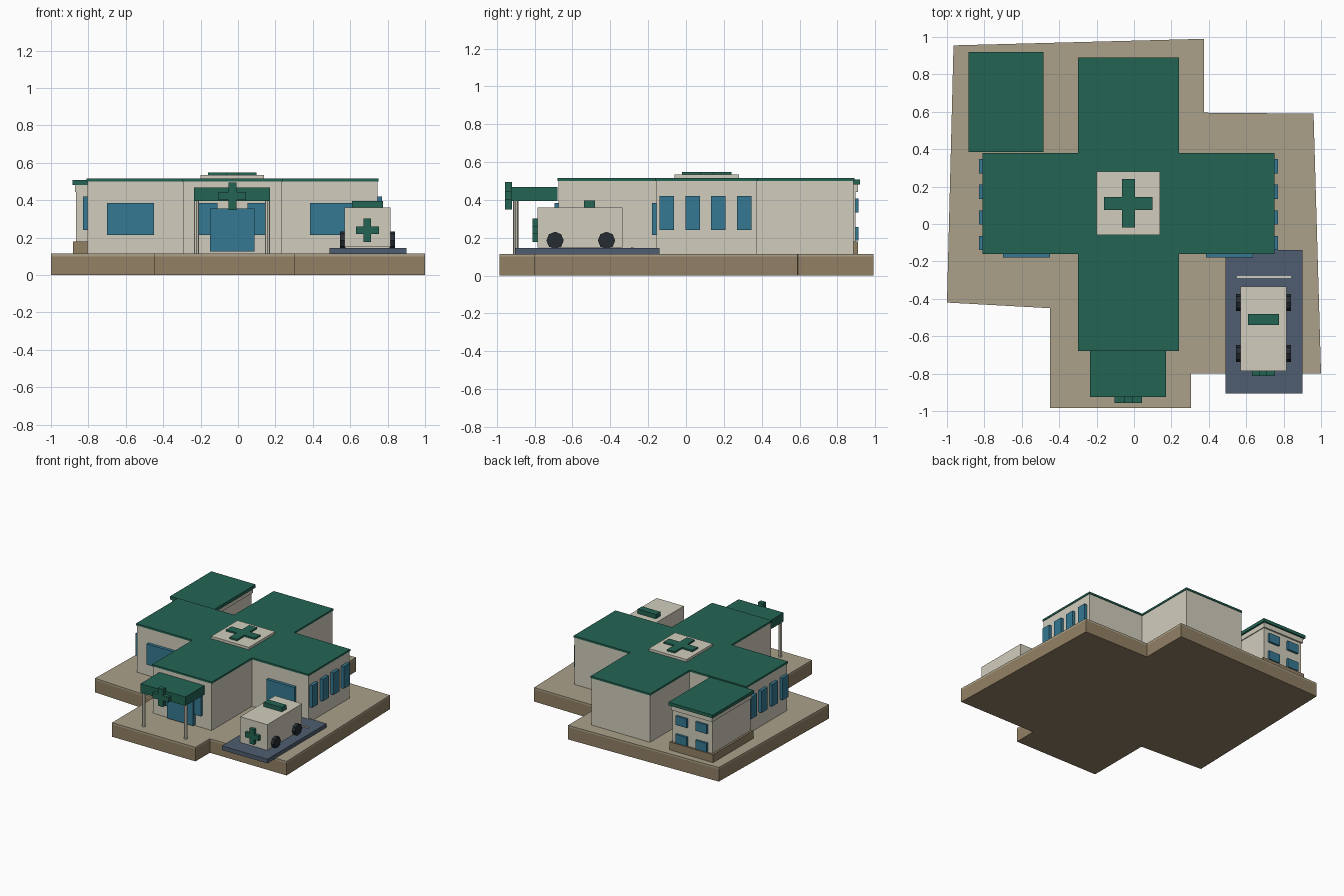
import bpy, bmesh, math

if "Cube" in bpy.data.objects:
    bpy.data.objects.remove(bpy.data.objects["Cube"])


def material(name, rgb):
    m = bpy.data.materials.new(name)
    m.diffuse_color = [(c / 255) ** 2.2 for c in rgb] + [1]
    m.use_nodes = True
    m.node_tree.nodes["Principled BSDF"].inputs["Base Color"].default_value = m.diffuse_color
    return m


GREEN = material("green", (40, 100, 84))
CREAM = material("cream", (208, 204, 188))
BLUE = material("window_blue", (56, 120, 145))
SAND = material("paving", (170, 160, 136))
BROWN = material("earth", (145, 127, 101))
SLATE = material("asphalt", (80, 94, 112))
BLACK = material("tyre", (42, 48, 54))


def finish(name, bm, mat):
    bmesh.ops.recalc_face_normals(bm, faces=bm.faces)
    me = bpy.data.meshes.new(name)
    bm.to_mesh(me)
    bm.free()
    me.materials.append(mat)
    ob = bpy.data.objects.new(name, me)
    bpy.context.collection.objects.link(ob)
    return ob


def box(name, x, y, z, mat):
    bm = bmesh.new()
    bmesh.ops.create_cube(bm, size=1)
    for v in bm.verts:
        v.co = [r[0] if c < 0 else r[1] for c, r in zip(v.co, (x, y, z))]
    return finish(name, bm, mat)


def prism(name, pts, lo, hi, mat, upright=False):
    # extrude an outline along z, or along y when upright
    bm = bmesh.new()
    vs = [bm.verts.new((a, lo, b) if upright else (a, b, lo)) for a, b in pts]
    f = bm.faces.new(vs)
    ext = bmesh.ops.extrude_face_region(bm, geom=[f])["geom"]
    d = hi - lo
    bmesh.ops.translate(bm, vec=(0, d, 0) if upright else (0, 0, d),
                        verts=[g for g in ext if isinstance(g, bmesh.types.BMVert)])
    return finish(name, bm, mat)


def plus(x, y, w):
    # outline of a cross from long spans x, y and bar spans w = (x0, x1, y0, y1)
    a, b, c, d = w
    return [(a, y[0]), (b, y[0]), (b, c), (x[1], c), (x[1], d), (b, d),
            (b, y[1]), (a, y[1]), (a, d), (x[0], d), (x[0], c), (a, c)]


def emblem(cx, cy, r, h):
    return plus((cx - r, cx + r), (cy - r, cy + r), (cx - h, cx + h, cy - h, cy + h))


def cylinder(name, loc, r, depth, n, mat, along_x=False):
    bpy.ops.mesh.primitive_cylinder_add(vertices=n, radius=r, depth=depth, location=loc,
                                        rotation=(0, math.pi / 2 if along_x else 0, 0))
    ob = bpy.context.object
    ob.name = name
    ob.data.materials.append(mat)


# ground plot: earth block with a paved top
plot = [(-.965, .955), (.375, .99), (.375, .595), (.96, .59), (1, -.80), (.305, -.80),
        (.305, -.985), (-.45, -.985), (-.45, -.45), (-1, -.42)]
prism("ground_block", plot, 0, .1, BROWN)
prism("paving", plot, .1, .115, SAND)

# cross-shaped main building
cross = plus((-.81, .75), (-.68, .89), (-.30, .24, -.16, .38))
wall = plus((-.805, .745), (-.675, .885), (-.295, .235, -.155, .375))
prism("main_walls", wall, .115, .5, CREAM)
prism("main_roof", cross, .5, .515, GREEN)
box("roof_plate", (-.2, .14), (-.06, .28), (.515, .535), CREAM)
prism("roof_emblem", emblem(-.03, .11, .13, .035), .535, .548, GREEN)

# tall windows on both wing ends
for i in range(4):
    y0 = -.14 + .1365 * i
    for side, x in (("left", (-.83, -.8)), ("right", (.74, .77))):
        box(f"{side}_window_{i}", x, (y0, y0 + .077), (.24, .42), BLUE)

# front windows and entrance door
for i, x0 in enumerate((-.70, .385)):
    box(f"wing_window_{i}", (x0, x0 + .25), (-.18, -.15), (.215, .385), BLUE)
for i, x0 in enumerate((-.21, .05)):
    box(f"entrance_window_{i}", (x0, x0 + .1), (-.695, -.67), (.215, .385), BLUE)
box("entrance_door", (-.15, .088), (-.705, -.67), (.125, .355), BLUE)

# entrance canopy
box("canopy", (-.235, .172), (-.925, -.68), (.395, .468), GREEN)
for i, x in enumerate((-.222, .158)):
    cylinder(f"canopy_post_{i}", (x, -.9, .26), .014, .29, 8, CREAM)
prism("canopy_emblem", emblem(-.03, .422, .073, .022), -.957, -.92, GREEN, True)

# rear annex
box("annex_plinth", (-.882, -.488), (.39, .91), (.115, .18), BROWN)
box("annex_walls", (-.865, -.505), (.40, .895), (.115, .46), CREAM)
box("annex_cornice", (-.872, -.498), (.392, .908), (.443, .482), CREAM)
box("annex_roof", (-.885, -.485), (.385, .92), (.482, .508), GREEN)
for i, x in enumerate((-.775, -.595)):
    for j, z in enumerate((.185, .335)):
        box(f"annex_window_{i}_{j}", (x - .05, x + .05), (.885, .912), (z, z + .073), BLUE)

# parking bay
box("parking_pad", (.488, .9), (-.905, -.14), (.112, .146), SLATE)
box("parking_line", (.55, .84), (-.29, -.277), (.144, .152), CREAM)

# ambulance
box("ambulance_body", (.57, .815), (-.785, -.335), (.15, .36), CREAM)
box("ambulance_light_bar", (.61, .775), (-.54, -.482), (.355, .396), GREEN)
prism("ambulance_emblem", emblem(.692, .24, .062, .02), -.812, -.78, GREEN, True)
for y in (-.692, -.42):
    for x in (.56, .825):
        cylinder("ambulance_wheel", (x, y, .186), .046, .03, 8, BLACK, True)
